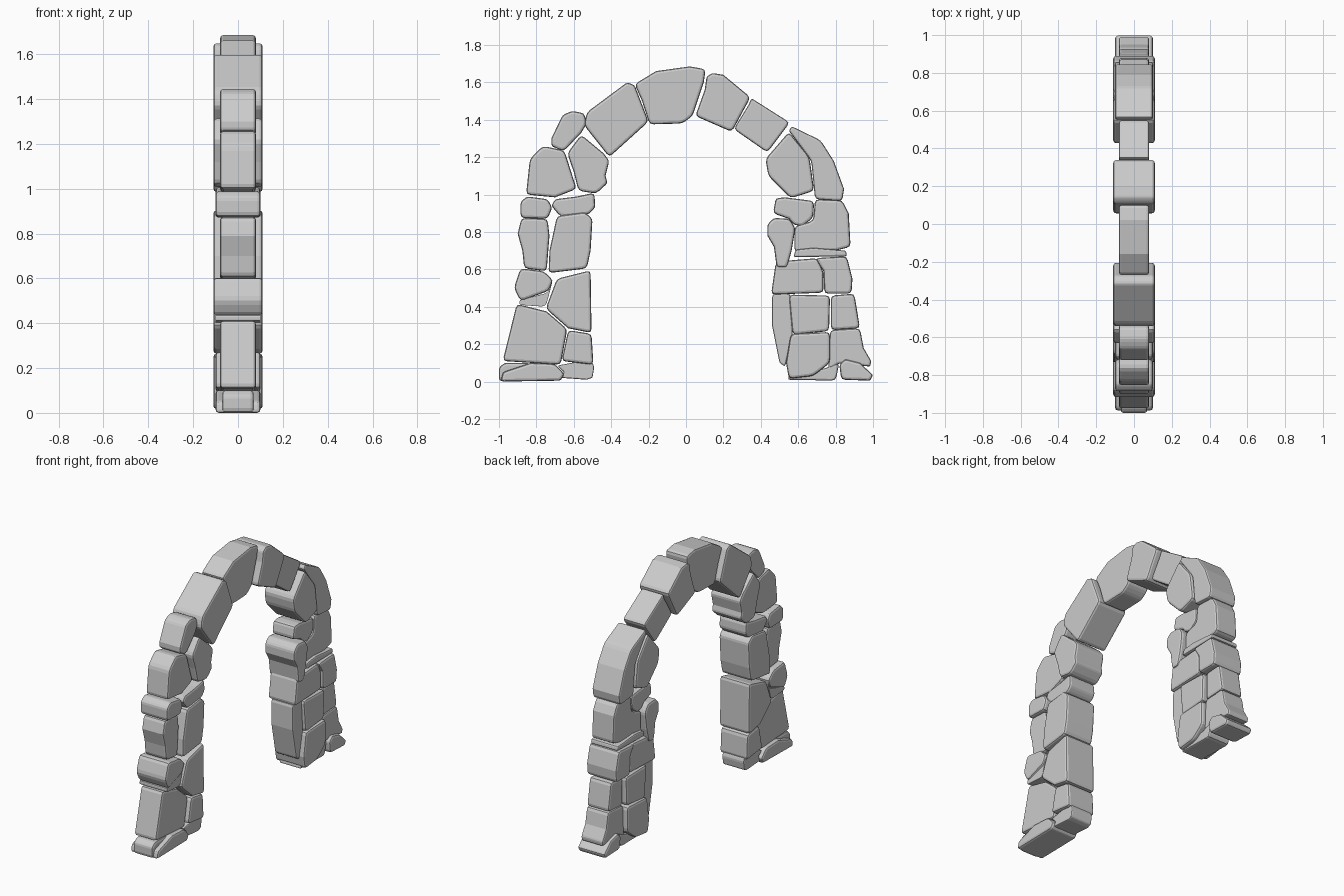
import bpy, bmesh
from mathutils import Vector

THIN, MID, WIDE = 0.08, 0.10, 0.11   # half depths of the stones along x
BEVEL = 0.014


def soften(pts, r=0.022):
    """Round each corner of a closed outline with three points."""
    pts = [Vector(p) for p in pts]
    out = []
    for i, p in enumerate(pts):
        a, b = pts[i - 1] - p, pts[(i + 1) % len(pts)] - p
        if a.angle(b) > 2.6:
            out.append(p)
            continue
        k = min(r, a.length * 0.3, b.length * 0.3)
        s, e = p + a.normalized() * k, p + b.normalized() * k
        out += [s, (s + e) * 0.25 + p * 0.5, e]
    return out


def stone(name, half, *pts):
    """One arch stone: (y, z) outline extruded through x with bevelled rims."""
    bm = bmesh.new()
    back = bm.faces.new([bm.verts.new((-half, p.x, p.y)) for p in soften(pts)])
    ext = bmesh.ops.extrude_face_region(bm, geom=[back])
    new = [v for v in ext["geom"] if isinstance(v, bmesh.types.BMVert)]
    bmesh.ops.translate(bm, verts=new, vec=(2 * half, 0, 0))
    bmesh.ops.recalc_face_normals(bm, faces=bm.faces[:])
    rim = [e for e in bm.edges if abs(e.verts[0].co.x - e.verts[1].co.x) < 1e-6]
    bmesh.ops.bevel(bm, geom=rim, offset=BEVEL, segments=2, profile=0.5,
                    affect='EDGES', clamp_overlap=True)
    me = bpy.data.meshes.new(name)
    bm.to_mesh(me)
    bm.free()
    ob = bpy.data.objects.new(name, me)
    bpy.context.collection.objects.link(ob)


# left leg, from the foot up
stone("left_foot_wedge", 0.07, (-1, 0), (-1, .075), (-.97, .1), (-.83, .1), (-.82, .01))
stone("left_foot_slab", MID, (-.99, 0), (-.98, .05), (-.83, .1), (-.7, .095), (-.65, .04), (-.67, .005))
stone("left_foot_inner", THIN, (-.69, .085), (-.51, .12), (-.49, .08), (-.5, .02), (-.53, .01),
      (-.67, .02), (-.65, .05))
stone("left_base_block", THIN, (-.98, .11), (-.905, .415), (-.745, .375), (-.635, .28), (-.67, .09))
stone("left_base_inner", MID, (-.63, .275), (-.505, .255), (-.495, .09), (-.665, .11))
stone("left_lower_inner", WIDE, (-.51, .595), (-.505, .26), (-.63, .285), (-.75, .39), (-.69, .55))
stone("left_lower_outer", WIDE, (-.92, .5), (-.885, .605), (-.76, .59), (-.71, .54), (-.735, .485), (-.885, .43))
stone("left_lower_sliver", MID, (-.715, .53), (-.75, .4), (-.89, .41), (-.89, .435), (-.74, .475))
stone("left_middle_outer", THIN, (-.9, .79), (-.88, .875), (-.74, .87), (-.73, .78), (-.745, .59),
      (-.865, .605), (-.875, .7))
stone("left_middle_inner", WIDE, (-.735, .58), (-.53, .605), (-.51, .7), (-.5, .87), (-.54, .905),
      (-.69, .885), (-.73, .7))
stone("left_cap_outer", MID, (-.885, .875), (-.885, .96), (-.85, .99), (-.74, .975), (-.715, .93), (-.74, .87))
stone("left_cap_inner", MID, (-.72, .94), (-.67, .88), (-.52, .895), (-.485, .93), (-.49, 1.01),
      (-.58, .99), (-.7, .975))
stone("left_shoulder_outer", THIN, (-.855, 1.0), (-.835, 1.19), (-.765, 1.26), (-.65, 1.235),
      (-.585, 1.03), (-.7, .985))
stone("left_shoulder_inner", WIDE, (-.635, 1.22), (-.56, 1.32), (-.44, 1.22), (-.41, 1.18), (-.43, 1.1),
      (-.42, 1.06), (-.48, 1.005), (-.575, 1.02), (-.6, 1.12))
stone("left_shoulder_top", THIN, (-.72, 1.3), (-.66, 1.425), (-.61, 1.447), (-.545, 1.435), (-.53, 1.38),
      (-.56, 1.33), (-.655, 1.23), (-.72, 1.26))

# arch crown
stone("left_arch_stone", WIDE, (-.53, 1.44), (-.315, 1.6), (-.275, 1.585), (-.2, 1.39), (-.41, 1.2), (-.545, 1.37))
stone("key_stone", THIN, (-.275, 1.59), (-.16, 1.66), (.02, 1.685), (.105, 1.67), (.095, 1.6), (.035, 1.42),
      (-.02, 1.38), (-.195, 1.375), (-.235, 1.5))
stone("right_arch_stone", WIDE, (.11, 1.63), (.14, 1.65), (.2, 1.64), (.345, 1.52), (.245, 1.335),
      (.05, 1.42), (.1, 1.56))
stone("right_lower_arch_stone", THIN, (.35, 1.515), (.555, 1.385), (.435, 1.225), (.255, 1.35), (.335, 1.48))

# right leg, from the shoulder down
stone("right_shoulder_inner", WIDE, (.55, 1.335), (.66, 1.2), (.685, 1.02), (.56, .98), (.44, 1.1), (.425, 1.19))
stone("right_shoulder_outer", MID, (.565, 1.365), (.72, 1.29), (.79, 1.18), (.845, 1.03), (.835, .965),
      (.69, .975), (.67, 1.18), (.55, 1.34))
stone("right_cap_inner", THIN, (.465, .9), (.48, .98), (.53, .985), (.685, .965), (.68, .875), (.62, .83),
      (.575, .84), (.55, .87))
stone("right_middle_inner", WIDE, (.435, .78), (.435, .84), (.47, .875), (.555, .87), (.585, .82),
      (.565, .7), (.54, .61), (.485, .61), (.47, .72))
stone("right_middle_outer", THIN, (.69, .975), (.835, .97), (.87, .9), (.88, .72), (.8, .7),
      (.58, .69), (.58, .83), (.68, .86))
stone("right_thin_slab", MID, (.575, .665), (.86, .67), (.855, .7), (.68, .715), (.585, .705))
stone("right_lower_inner", MID, (.455, .465), (.48, .64), (.58, .65), (.705, .66), (.735, .58), (.735, .475))
stone("right_lower_outer", WIDE, (.69, .66), (.86, .67), (.89, .55), (.885, .47), (.74, .47), (.735, .59))
stone("right_base_inner", THIN, (.46, .47), (.46, .3), (.5, .1), (.53, .08), (.57, .25), (.56, .47))
stone("right_base_block", MID, (.55, .465), (.77, .46), (.765, .27), (.57, .25))
stone("right_base_outer", THIN, (.775, .46), (.9, .47), (.93, .285), (.775, .275))
stone("right_foot_block", WIDE, (.56, .255), (.77, .265), (.77, .1), (.68, .03), (.55, .015), (.535, .1))
stone("right_foot_upper", THIN, (.77, .275), (.93, .285), (.95, .18), (.99, .11), (.985, .08), (.82, .1), (.76, .06))
stone("right_foot_outer", MID, (.83, .01), (.82, .09), (.85, .12), (.93, .1), (1, .035), (.985, .005))
stone("right_foot_slab", THIN, (.545, .01), (.8, .005), (.82, .1), (.74, .07), (.55, .04))
